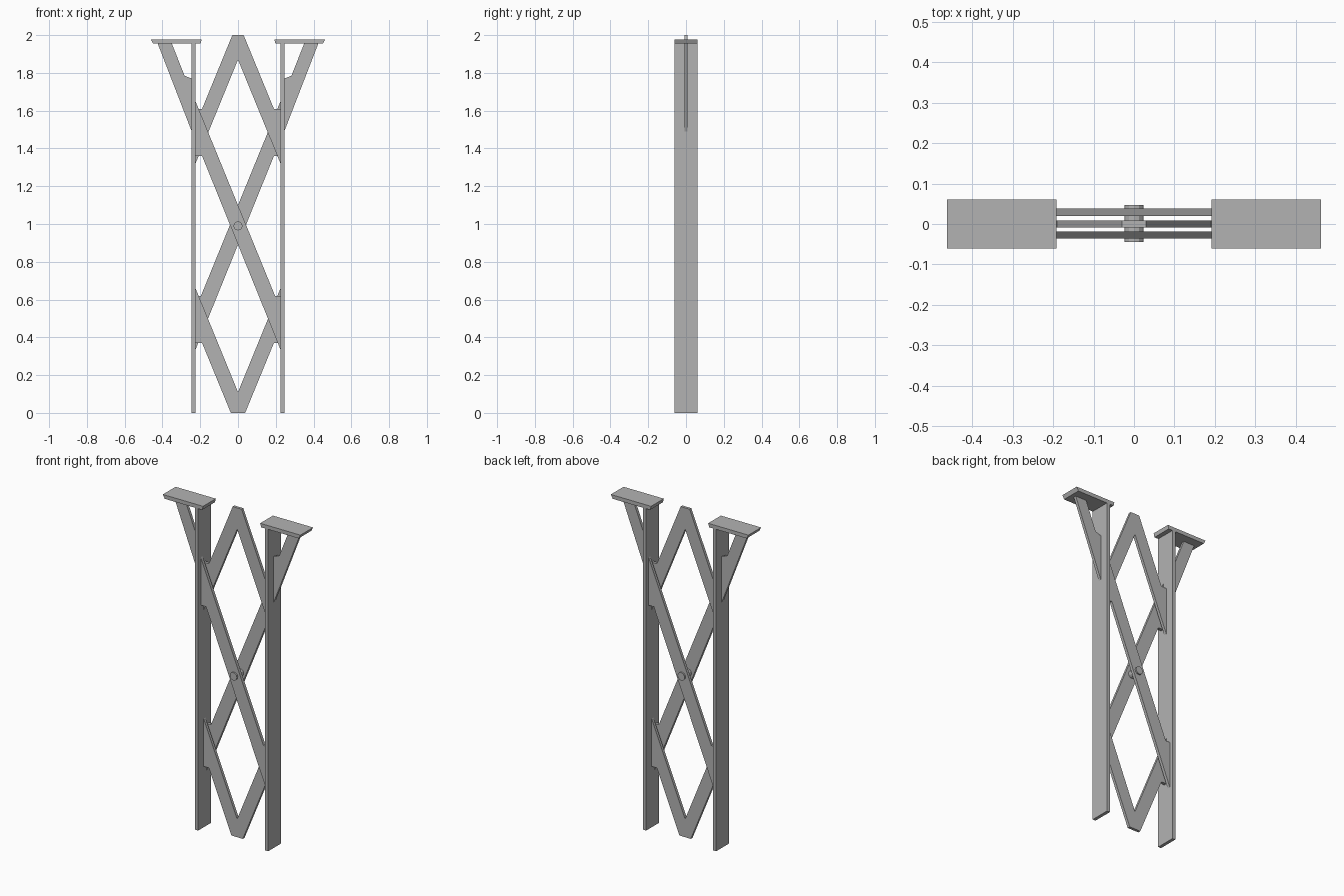
import bpy, bmesh, math
from mathutils import Matrix

old = bpy.data.objects.get("Cube")
if old:
    bpy.data.objects.remove(old, do_unlink=True)

# Single plain grey
GREY = (0.45, 0.45, 0.45, 1)
grey = bpy.data.materials.new("plain_grey")
grey.use_nodes = True
grey.diffuse_color = GREY
grey.node_tree.nodes["Principled BSDF"].inputs["Base Color"].default_value = GREY


def finish(name, bm):
    bmesh.ops.recalc_face_normals(bm, faces=bm.faces)
    mesh = bpy.data.meshes.new(name)
    bm.to_mesh(mesh)
    bm.free()
    mesh.materials.append(grey)
    obj = bpy.data.objects.new(name, mesh)
    bpy.context.collection.objects.link(obj)
    return obj


def slab(name, outline, y0, y1):
    """Extrude an x-z outline from y0 to y1."""
    bm = bmesh.new()
    face = bm.faces.new([bm.verts.new((x, y0, z)) for x, z in outline])
    out = bmesh.ops.extrude_face_region(bm, geom=[face])
    verts = [v for v in out["geom"] if isinstance(v, bmesh.types.BMVert)]
    bmesh.ops.translate(bm, verts=verts, vec=(0, y1 - y0, 0))
    return finish(name, bm)


def flip(outline):
    return [(-x, z) for x, z in outline]


POST_IN, POST_OUT, SHELF_Z = 0.225, 0.245, 1.955
HALF_DEPTH, THIN = 0.061, 0.0085

# Posts, top shelves and angled brackets, on both sides
post = [(POST_IN, 0), (POST_OUT, 0), (POST_OUT, SHELF_Z), (POST_IN, SHELF_Z)]
shelf = [(0.198, SHELF_Z), (0.45, SHELF_Z), (0.462, 1.978), (0.192, 1.978)]
bracket = [(POST_OUT, 1.49), (0.425, SHELF_Z), (0.35, SHELF_Z),
           (0.283, 1.785), (POST_OUT, 1.77)]
for side, turn in (("left", list), ("right", flip)):
    slab(side + "_post", turn(post), -HALF_DEPTH, HALF_DEPTH)
    slab(side + "_shelf", turn(shelf), -HALF_DEPTH, HALF_DEPTH)
    slab(side + "_bracket", turn(bracket), -THIN, THIN)

# Long crossing bars with widened ends, in front and behind
bar = [(-POST_IN, 1.65), (-POST_IN, 1.36), (-0.19, 1.36),
       (POST_IN, 0.335), (POST_IN, 0.62), (0.196, 0.62)]
slab("front_cross_bar", bar, -0.036, -0.018)
slab("back_cross_bar", flip(bar), 0.02, 0.038)

# Pointed middle links at top and bottom
upper = [(POST_IN, 1.32), (POST_IN, 1.61), (0.19, 1.61), (0.03, 2)]
lower = [(POST_IN, 0.66), (POST_IN, 0.37), (0.19, 0.37), (0.038, 0)]
for name, half, inner in (("upper_link", upper, 1.87), ("lower_link", lower, 0.11)):
    slab(name, [(0, inner)] + half + flip(half)[::-1], -THIN, THIN)

# Centre pin
bm = bmesh.new()
bmesh.ops.create_cone(bm, cap_ends=True, segments=12, radius1=0.024, radius2=0.024,
                      depth=0.092, matrix=Matrix.Translation((0, 0.001, 0.99))
                      @ Matrix.Rotation(math.pi / 2, 4, "X"))
finish("centre_pin", bm)
